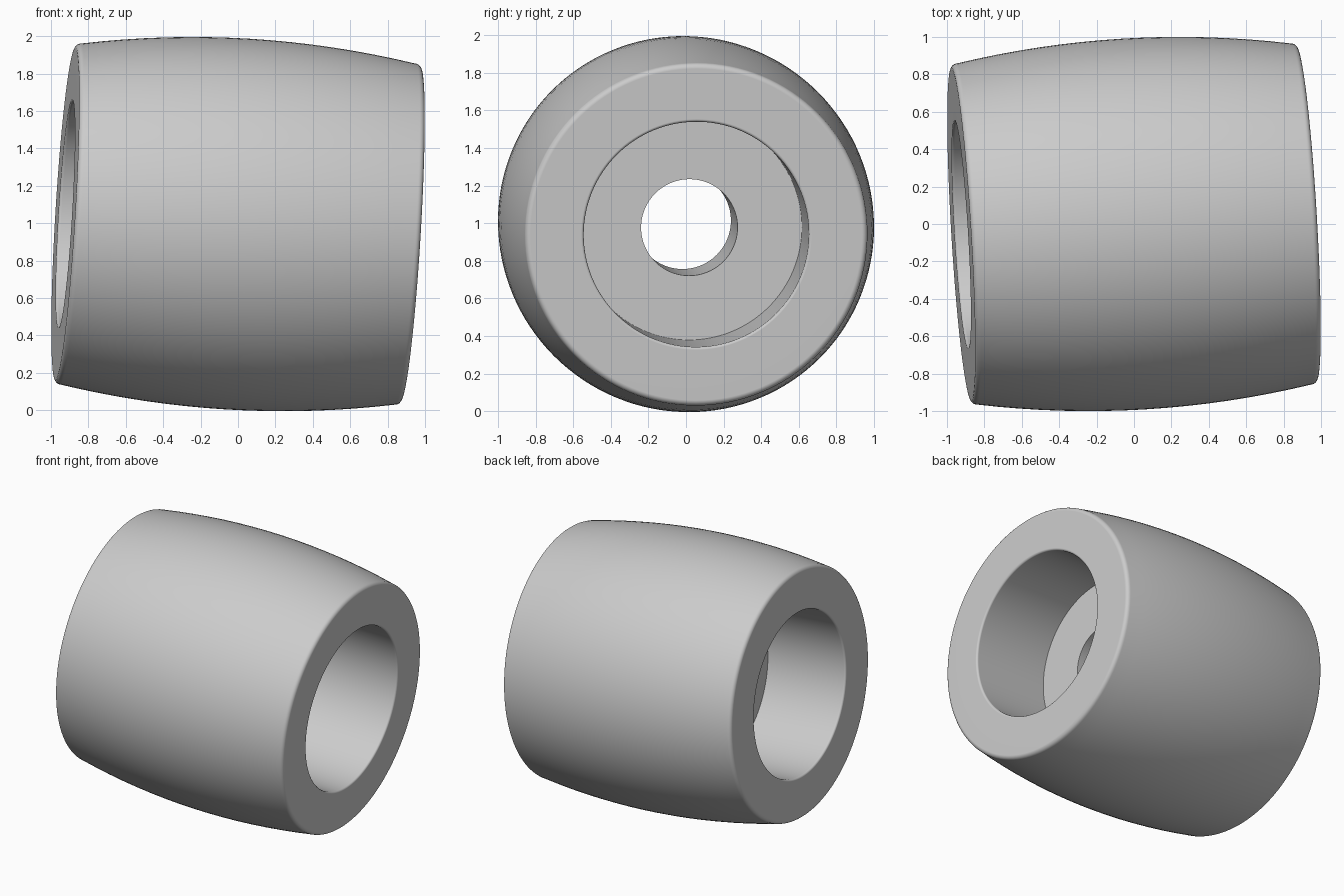
import bpy, bmesh, math
from mathutils import Matrix, Vector

if "Cube" in bpy.data.objects:
    bpy.data.objects.remove(bpy.data.objects["Cube"], do_unlink=True)

HALF = 0.927       # half length along the axis
R_MID = 0.993      # widest radius
R_END = 0.908      # radius at the end faces
BORE = 0.60        # counterbore radius
HOLE = 0.257       # through hole radius
WEB = 0.295        # half thickness of the inner wall
SIDES = 128


def fillet(cx, cr, radius, start, end, steps=5):
    """Arc points (axial, radial) around a centre."""
    angles = [math.radians(start + (end - start) * i / steps) for i in range(steps + 1)]
    return [(cx + radius * math.cos(a), cr + radius * math.sin(a)) for a in angles]


# Half profile, from the barrel's middle round the end and into the hole
f, g = 0.03, 0.015
sag = R_MID - R_END
half = [(x, R_MID - sag * (x / HALF) ** 2) for x in (HALF - f) * Vector((0, 1, 2, 3, 4, 5, 6, 7, 8)) / 8]
half += fillet(HALF - f, half[-1][1] - f, f, 80, 0)
half += fillet(HALF - g, BORE + g, g, 360, 270)
half += [(WEB, BORE), (WEB, HOLE)]

# Mirror into a closed loop
loop = half + [(-x, r) for x, r in reversed(half[1:])]

# Lathe around the x axis
bm = bmesh.new()
verts = [bm.verts.new((x, 0, r)) for x, r in loop]
edges = [bm.edges.new((verts[i - 1], verts[i])) for i in range(len(verts))]
bmesh.ops.spin(bm, geom=verts + edges, cent=(0, 0, 0), axis=(1, 0, 0),
               angle=math.tau, steps=SIDES, use_duplicate=False)
bmesh.ops.remove_doubles(bm, verts=bm.verts, dist=0.0005)
bmesh.ops.recalc_face_normals(bm, faces=bm.faces)

# Tilt the axis and stand it on the ground
tilt = Vector((1, 0.06, -0.06)).to_track_quat('X', 'Z').to_matrix().to_4x4()
bm.transform(Matrix.Translation((0, 0, 0.995)) @ tilt)

mesh = bpy.data.meshes.new("barrel_bushing")
bm.to_mesh(mesh)
bm.free()
bushing = bpy.data.objects.new("barrel_bushing", mesh)
bpy.context.collection.objects.link(bushing)

# Plain grey material
grey = bpy.data.materials.new("plain grey")
grey.use_nodes = True
grey.diffuse_color = (0.6, 0.6, 0.6, 1)
grey.node_tree.nodes["Principled BSDF"].inputs["Base Color"].default_value = (0.6, 0.6, 0.6, 1)
mesh.materials.append(grey)

# Smooth shading with crisp inner corners and flat end faces
bpy.ops.object.select_all(action='DESELECT')
bushing.select_set(True)
bpy.context.view_layer.objects.active = bushing
bpy.ops.object.shade_smooth_by_angle(angle=math.radians(30))
weighted = bushing.modifiers.new("weighted_normals", 'WEIGHTED_NORMAL')
weighted.keep_sharp = True
